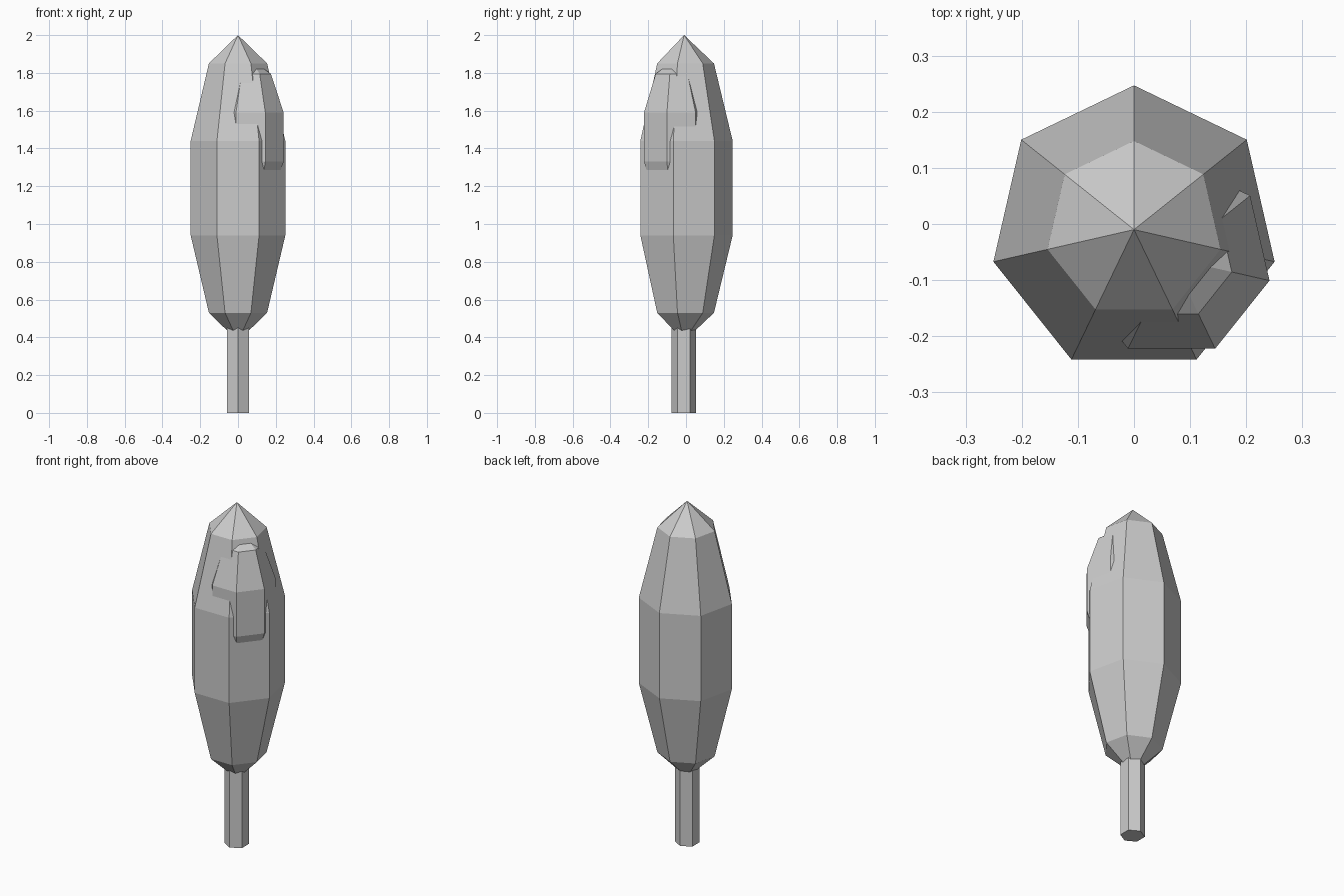
import bpy, bmesh, math

if "Cube" in bpy.data.objects:
    bpy.data.objects.remove(bpy.data.objects["Cube"])

# Single flat colour
grey = bpy.data.materials.new("plain_grey")
grey.use_nodes = True
colour = (0.6, 0.6, 0.6, 1)
grey.diffuse_color = colour
grey.node_tree.nodes["Principled BSDF"].inputs["Base Color"].default_value = colour


def lathe(name, profile, sides, centre, start):
    """Faceted solid from (radius, height) rings; radius 0 is a point."""
    bm = bmesh.new()
    rings = []
    for r, z in profile:
        count = sides if r else 1
        rings.append([bm.verts.new((
            centre[0] + r * math.cos(start + math.tau * i / sides),
            centre[1] + r * math.sin(start + math.tau * i / sides), z))
            for i in range(count)])
    for low, high in zip(rings, rings[1:]):
        for i in range(sides):
            j = (i + 1) % sides
            corners = [low[i % len(low)], low[j % len(low)],
                       high[j % len(high)], high[i % len(high)]]
            bm.faces.new(list(dict.fromkeys(corners)))
    for ring in (rings[0], rings[-1]):
        if len(ring) > 1:
            bm.faces.new(ring)
    bmesh.ops.recalc_face_normals(bm, faces=bm.faces)
    mesh = bpy.data.meshes.new(name)
    bm.to_mesh(mesh)
    bm.free()
    mesh.materials.append(grey)
    obj = bpy.data.objects.new(name, mesh)
    bpy.context.collection.objects.link(obj)
    return obj


def foliage(name, centre, radius, heights):
    """Seven-sided pointed clump with a straight middle band."""
    shares = (0, 0.615, 1, 1, 0.615, 0)
    profile = [(radius * s, z) for s, z in zip(shares, heights)]
    return lathe(name, profile, 7, centre, math.pi / 2)


# Tall crown and the smaller clump growing out of its front left
foliage("crown", (0, -0.01), 0.257, (0.38, 0.53, 0.94, 1.44, 1.85, 2.0))
foliage("side_clump", (0.067, -0.061), 0.179,
        (1.055, 1.13, 1.33, 1.59, 1.795, 1.87))

# Six-sided trunk reaching up into the crown
lathe("trunk", [(0.066, 0), (0.066, 0.6)], 6, (0, -0.012), math.pi / 2)
